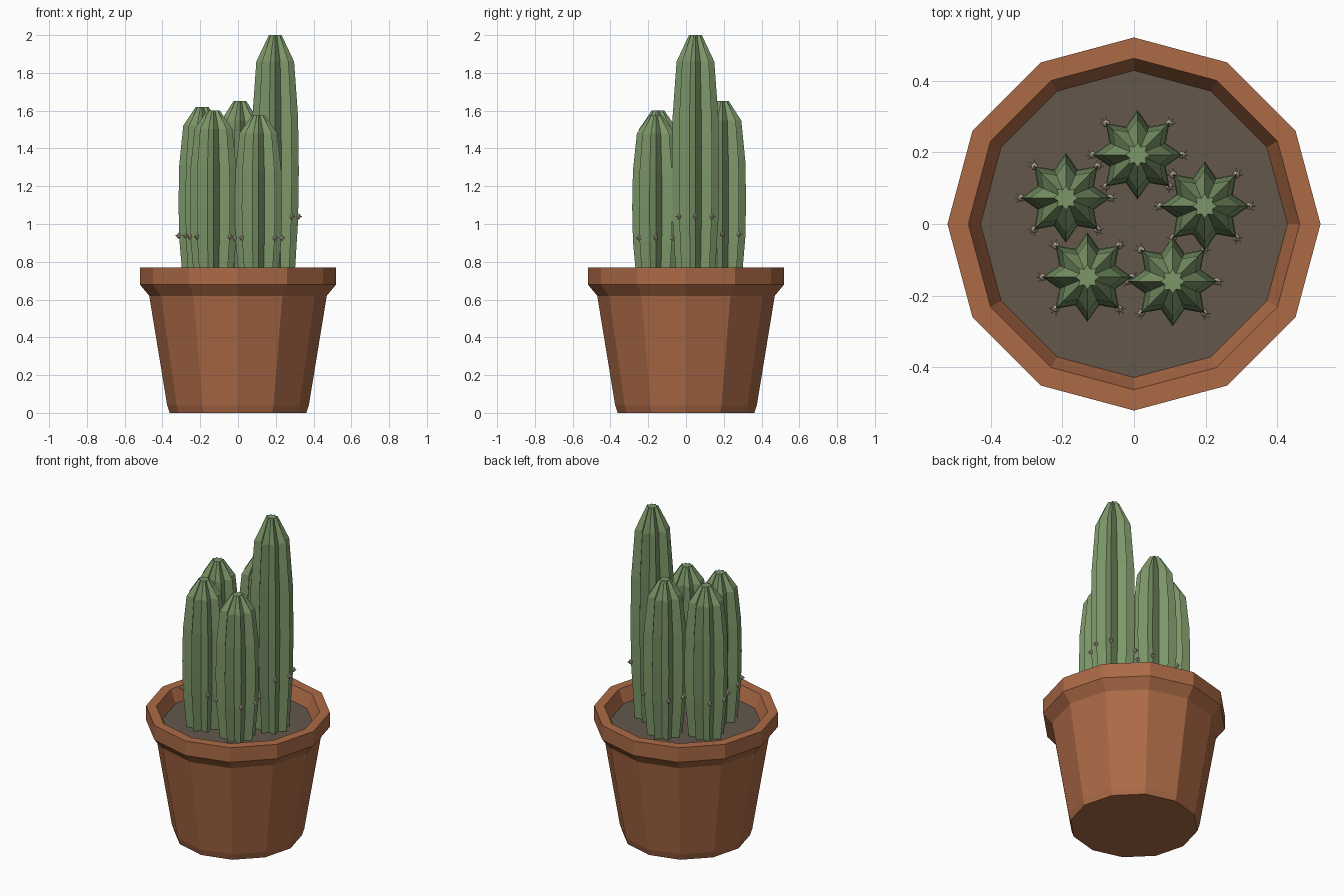
import bpy, bmesh, math
from mathutils import Matrix, Vector

if "Cube" in bpy.data.objects:
    bpy.data.objects.remove(bpy.data.objects["Cube"])


def material(name, rgb):
    m = bpy.data.materials.new(name)
    lin = [((c / 255 + 0.055) / 1.055) ** 2.4 for c in rgb]
    m.diffuse_color = (*lin, 1)
    m.use_nodes = True
    m.node_tree.nodes["Principled BSDF"].inputs["Base Color"].default_value = m.diffuse_color
    return m


TERRACOTTA = material("terracotta", (172, 106, 70))
SOIL = material("soil", (99, 87, 75))
GREEN = material("cactus green", (124, 151, 105))
SPINE = material("pale spine", (200, 188, 166))


def finish(bm, name, mat):
    bmesh.ops.recalc_face_normals(bm, faces=bm.faces)
    me = bpy.data.meshes.new(name)
    bm.to_mesh(me)
    bm.free()
    me.materials.append(mat)
    ob = bpy.data.objects.new(name, me)
    bpy.context.collection.objects.link(ob)
    return ob


def lathe(name, profile, sides, mat, centre=(0, 0), valley=1.0):
    """Stack of rings (radius, z); valley < 1 pulls every second point in."""
    bm = bmesh.new()
    rings = []
    for r, z in profile:
        ring = []
        for i in range(sides):
            a = 2 * math.pi * i / sides
            rr = r * (valley if i % 2 else 1)
            ring.append(bm.verts.new((centre[0] + rr * math.cos(a),
                                      centre[1] + rr * math.sin(a), z)))
        rings.append(ring)
    for lo, hi in zip(rings, rings[1:]):
        for i in range(sides):
            j = (i + 1) % sides
            bm.faces.new((lo[i], lo[j], hi[j], hi[i]))
    bm.faces.new(rings[0][::-1])
    bm.faces.new(rings[-1])
    return finish(bm, name, mat)


# Pot: tapered wall, flared rim, inner wall and hidden floor
lathe("pot", [(0.362, 0), (0.375, 0.04), (0.47, 0.62), (0.52, 0.68), (0.52, 0.77),
              (0.462, 0.77), (0.44, 0.715), (0.42, 0.67)], 12, TERRACOTTA)
lathe("soil", [(0.42, 0.672), (0.428, 0.69)], 12, SOIL)

# Cacti: eight-ribbed columns (x, y, top height)
BASE = 0.69
SHAPE = [(0.10, -0.01), (0.121, 0.25), (0.125, 0.45), (0.121, 0.67), (0.10, 0.893), (0.034, 1)]
CACTI = [(0.197, 0.05, 2.0), (0.01, 0.193, 1.65), (-0.19, 0.073, 1.62),
         (-0.13, -0.148, 1.60), (0.108, -0.16, 1.575)]

for n, (x, y, top) in enumerate(CACTI, 1):
    h = top - BASE
    lathe(f"cactus_{n}", [(r, BASE + t * h) for r, t in SHAPE], 16, GREEN, (x, y), 0.68)

    # Spine tufts: a small bud with three short prickles on six of the ribs
    bm = bmesh.new()
    for deg in (0, 45, 135, 180, 225, 315):
        out = Vector((math.cos(math.radians(deg)), math.sin(math.radians(deg)), 0))
        side = Vector((-out.y, out.x, 0))
        p = Vector((x, y, BASE + 0.267 * h)) + out * 0.124
        bmesh.ops.create_icosphere(bm, subdivisions=1, radius=0.012,
                                   matrix=Matrix.Translation(p) @ Matrix.Diagonal((1, 1, 1.4, 1)))
        for s in (-1, 0, 1):
            d = (out + side * s).normalized()
            rot = d.to_track_quat('Z', 'Y').to_matrix().to_4x4()
            bmesh.ops.create_cone(bm, cap_ends=True, segments=4, radius1=0.006, radius2=0.001,
                                  depth=0.02, matrix=Matrix.Translation(p + d * 0.009) @ rot)
    finish(bm, f"cactus_{n}_spines", SPINE)
